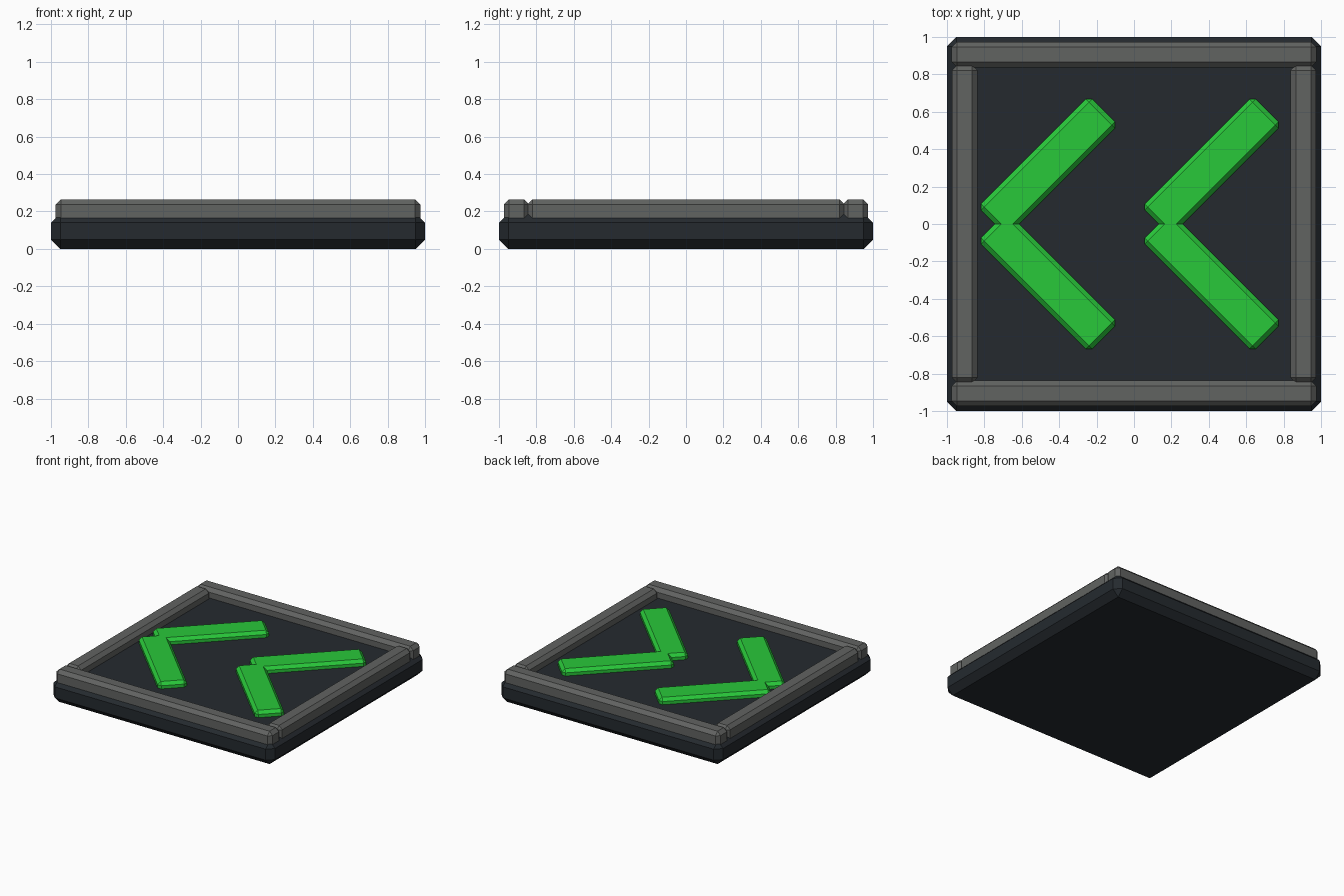
import bpy, bmesh
from math import radians
from mathutils import Matrix, Vector

if "Cube" in bpy.data.objects:
    bpy.data.objects.remove(bpy.data.objects["Cube"])


def material(name, rgb):
    m = bpy.data.materials.new(name)
    m.diffuse_color = (*rgb, 1)
    m.use_nodes = True
    m.node_tree.nodes["Principled BSDF"].inputs["Base Color"].default_value = m.diffuse_color
    return m


DARK = material("dark_panel", (0.018, 0.023, 0.028))
GREY = material("grey_trim", (0.12, 0.125, 0.12))
GREEN = material("green_arrow", (0.022, 0.58, 0.042))


def chamfered_box(bm, center, size, bevel, angle=0):
    """Add a box with single-segment chamfers on every edge."""
    mat = (Matrix.Translation(center) @ Matrix.Rotation(radians(angle), 4, 'Z')
           @ Matrix.Diagonal((*size, 1)))
    verts = bmesh.ops.create_cube(bm, size=1, matrix=mat)["verts"]
    edges = list({e for v in verts for e in v.link_edges})
    bmesh.ops.bevel(bm, geom=edges, offset=bevel, segments=1,
                    affect='EDGES', profile=0.5)


def finish(bm, name, mat):
    me = bpy.data.meshes.new(name)
    bm.to_mesh(me)
    bm.free()
    me.materials.append(mat)
    ob = bpy.data.objects.new(name, me)
    bpy.context.collection.objects.link(ob)
    return ob


# Base slab
bm = bmesh.new()
chamfered_box(bm, (0, 0, 0.095), (2, 2, 0.19), 0.05)
finish(bm, "base", DARK)

# Raised rim: long bars front and back, shorter bars left and right
for s, end, side in ((-1, "front", "left"), (1, "back", "right")):
    bm = bmesh.new()
    chamfered_box(bm, (0, s * 0.906, 0.2), (1.95, 0.136, 0.13), 0.028)
    finish(bm, "rim_" + end, GREY)
    bm = bmesh.new()
    chamfered_box(bm, (s * 0.906, 0, 0.2), (0.136, 1.70, 0.13), 0.028)
    finish(bm, "rim_" + side, GREY)

# Chevrons: one diagonal arm cut at the centre line and mirrored
for name, x in (("chevron_left", -0.46), ("chevron_right", 0.415)):
    bm = bmesh.new()
    chamfered_box(bm, (x, 0.31, 0.2), (0.84, 0.22, 0.08), 0.024, 45)
    bmesh.ops.bisect_plane(bm, geom=bm.verts[:] + bm.edges[:] + bm.faces[:],
                           plane_co=Vector((0, 0, 0)), plane_no=Vector((0, -1, 0)),
                           clear_outer=True)
    ob = finish(bm, name, GREEN)
    mod = ob.modifiers.new("mirror", 'MIRROR')
    mod.use_axis = (False, True, False)
